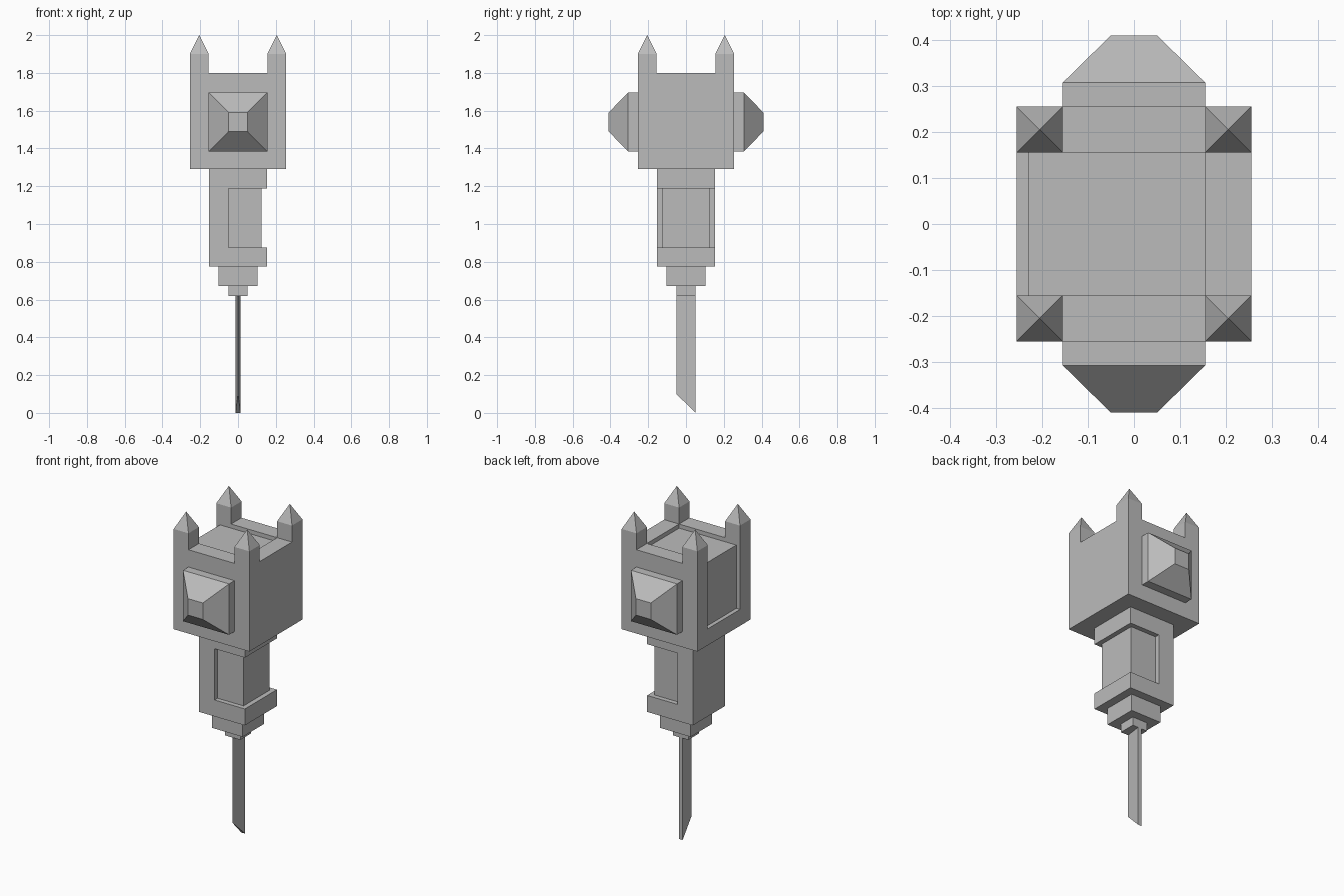
import bpy
import bmesh
from mathutils import Vector

default = bpy.data.objects.get("Cube")
if default:
    bpy.data.objects.remove(default, do_unlink=True)

grey = bpy.data.materials.new("plain grey")
grey.use_nodes = True
grey.diffuse_color = (0.5, 0.5, 0.5, 1)
grey.node_tree.nodes["Principled BSDF"].inputs["Base Color"].default_value = grey.diffuse_color


def finish(name, bm):
    """Turn a bmesh into a named flat-shaded object."""
    bmesh.ops.recalc_face_normals(bm, faces=bm.faces)
    mesh = bpy.data.meshes.new(name)
    bm.to_mesh(mesh)
    bm.free()
    mesh.materials.append(grey)
    obj = bpy.data.objects.new(name, mesh)
    bpy.context.collection.objects.link(obj)
    return obj


def prism(name, outline, direction):
    """Extrude a closed outline along a direction."""
    bm = bmesh.new()
    face = bm.faces.new([bm.verts.new(p) for p in outline])
    new = bmesh.ops.extrude_face_region(bm, geom=[face])["geom"]
    verts = [v for v in new if isinstance(v, bmesh.types.BMVert)]
    bmesh.ops.translate(bm, verts=verts, vec=Vector(direction))
    return finish(name, bm)


def block(name, half, bottom, top):
    """Square block centred on the z axis."""
    corners = [(-half, -half), (half, -half), (half, half), (-half, half)]
    return prism(name, [(x, y, bottom) for x, y in corners], (0, 0, top - bottom))


def carve(obj, cutter):
    """Subtract the cutter, bake the result and drop the cutter."""
    cutter.hide_render = True
    mod = obj.modifiers.new("carve", 'BOOLEAN')
    mod.operation = 'DIFFERENCE'
    mod.solver = 'EXACT'
    mod.object = cutter
    graph = bpy.context.evaluated_depsgraph_get()
    graph.update()
    baked = bpy.data.meshes.new_from_object(obj.evaluated_get(graph))
    obj.modifiers.clear()
    obj.data = baked
    bpy.data.objects.remove(cutter, do_unlink=True)


# Head: sunken top and recessed panel on one side
head = block("head", 0.255, 1.29, 1.8)
panel = [(-0.3, 1.39), (-0.23, 1.39), (-0.23, 1.775),
         (0.155, 1.775), (0.155, 1.95), (-0.3, 1.95)]
carve(head, prism("panel_cutter", [(x, -0.155, z) for x, z in panel], (0, 0.31, 0)))

# Corner posts with pointed tips
for side, sx in (("left", 1), ("right", -1)):
    for end, sy in (("front", -1), ("back", 1)):
        post = block(f"{end}_{side}_post", 0.05, 1.8, 1.9)
        bm = bmesh.new()
        bm.from_mesh(post.data)
        bm.faces.ensure_lookup_table()
        top = max(bm.faces, key=lambda f: f.calc_center_median().z)
        tip = bmesh.ops.poke(bm, faces=[top])["verts"][0]
        tip.co.z = 2.0
        bm.to_mesh(post.data)
        bm.free()
        post.location = (sx * 0.205, sy * 0.205, 0)

# Striking faces: a square plate tapering to a small flat
for end, sy in (("front", -1), ("back", 1)):
    bm = bmesh.new()
    rings = []
    for y, half in ((0.255, 0.155), (0.307, 0.155), (0.41, 0.05)):
        rings.append([bm.verts.new((x * half, sy * y, 1.54 + z * half))
                      for x, z in ((-1, -1), (1, -1), (1, 1), (-1, 1))])
    for a, b in zip(rings, rings[1:]):
        for i in range(4):
            j = (i + 1) % 4
            bm.faces.new((a[i], a[j], b[j], b[i]))
    bm.faces.new(rings[0])
    bm.faces.new(rings[-1])
    finish(f"{end}_striking_face", bm)

# Grip with a shallow recess wrapping around one side
grip = block("grip", 0.154, 0.775, 1.29)
wrap = [(-0.05, -0.2), (0.2, -0.2), (0.2, 0.2), (-0.05, 0.2),
        (-0.05, 0.125), (0.125, 0.125), (0.125, -0.125), (-0.05, -0.125)]
carve(grip, prism("grip_cutter", [(x, y, 0.875) for x, y in wrap], (0, 0, 0.312)))

# Stepped collar
block("upper_collar", 0.103, 0.672, 0.775)
block("lower_collar", 0.051, 0.62, 0.672)

# Blade: wedge section with a slanted tip
blade = prism("blade", [(0, -0.051, 0.1), (0.013, 0.051, 0), (-0.013, 0.051, 0)], (0, 0, 1))
for v in blade.data.vertices:
    if v.co.z > 0.5:
        v.co.z = 0.62
